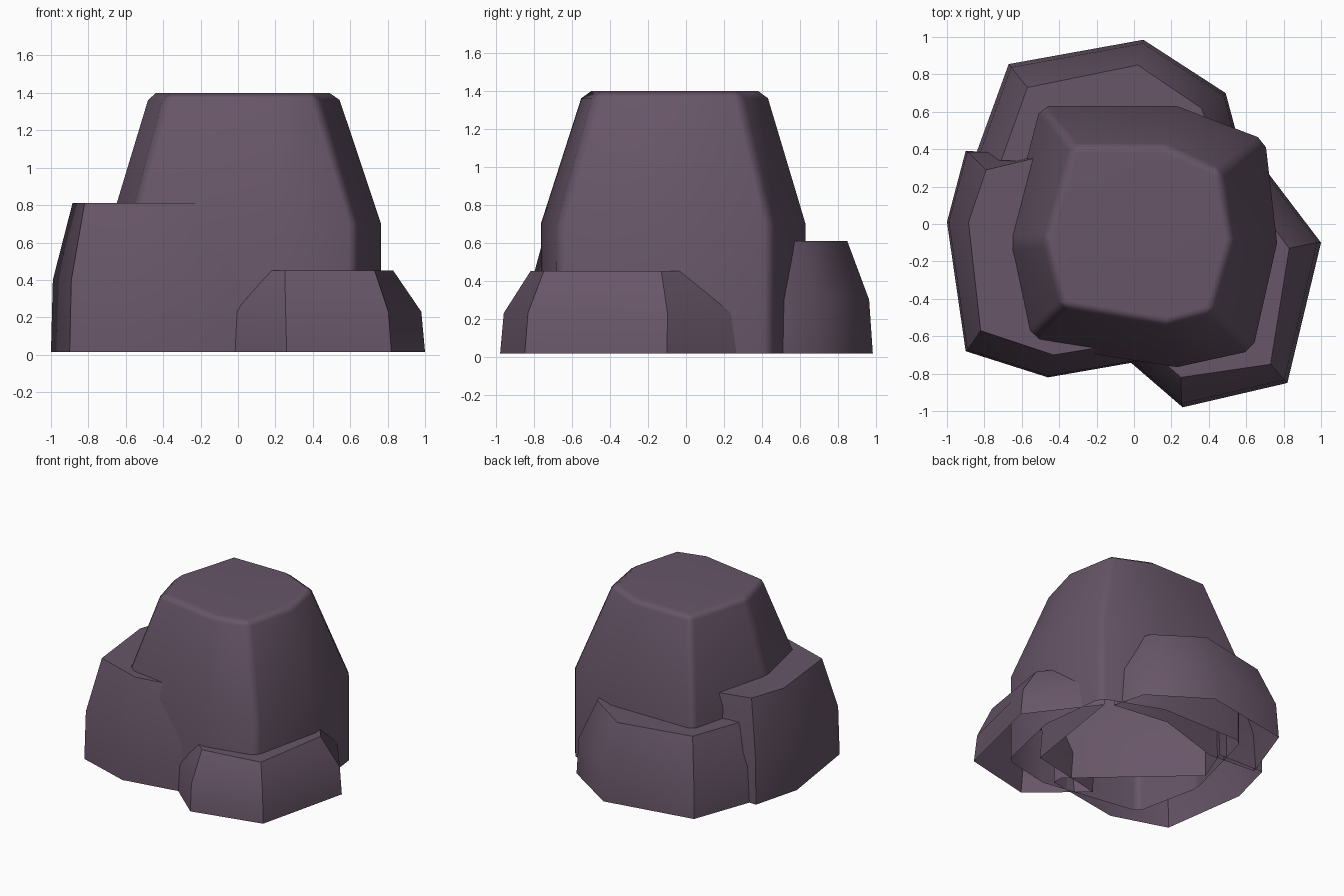
import bpy, bmesh, math

if "Cube" in bpy.data.objects:
    bpy.data.objects.remove(bpy.data.objects["Cube"])

stone = bpy.data.materials.new("dusky purple stone")
stone.diffuse_color = (0.136, 0.092, 0.138, 1)
stone.use_nodes = True
stone.node_tree.nodes["Principled BSDF"].inputs["Base Color"].default_value = stone.diffuse_color
BASE = 0.015


def rock(name, base, top, mid_z, top_z, bevel=0.0, waist=1.0, angle=49):
    """Open-bottomed boulder: near-upright skirt, sloped shoulder, flat top."""
    bm = bmesh.new()
    rings = [[bm.verts.new((x * s, y * s, z)) for x, y in pts]
             for pts, z, s in ((base, BASE, 1), (base, mid_z, waist), (top, top_z, 1))]
    n = len(base)
    for low, high in zip(rings, rings[1:]):
        for i in range(n):
            j = (i + 1) % n
            bm.faces.new((low[i], low[j], high[j], high[i]))
    bm.faces.new(rings[-1])
    bmesh.ops.recalc_face_normals(bm, faces=bm.faces)
    # soften the worn edges
    if bevel:
        edges = [e for e in bm.edges if len(e.link_faces) == 2 and e.calc_face_angle() > 0.4]
        bmesh.ops.bevel(bm, geom=edges, offset=bevel, segments=1, profile=0.5,
                        affect='EDGES', clamp_overlap=True)
    # make sure the flat top faces upward
    bm.normal_update()
    cap = max(bm.faces, key=lambda f: f.calc_center_median().z)
    if cap.normal.z < 0:
        bmesh.ops.reverse_faces(bm, faces=bm.faces)
    mesh = bpy.data.meshes.new(name)
    bm.to_mesh(mesh)
    bm.free()
    mesh.materials.append(stone)
    obj = bpy.data.objects.new(name, mesh)
    bpy.context.collection.objects.link(obj)
    bpy.ops.object.select_all(action='DESELECT')
    obj.select_set(True)
    bpy.context.view_layer.objects.active = obj
    bpy.ops.object.shade_smooth_by_angle(angle=math.radians(angle))
    # keep large facets flat next to the soft edges
    if bevel:
        obj.modifiers.new("flat facets", 'WEIGHTED_NORMAL').keep_sharp = True
    return obj


# Tall central boulder
rock("central_boulder",
     [(-0.69, -0.10), (-0.575, -0.64), (0.23, -0.765), (0.635, -0.675),
      (0.765, -0.10), (0.70, 0.45), (0.23, 0.63), (-0.50, 0.63)],
     [(-0.48, -0.09), (-0.385, -0.445), (0.17, -0.54), (0.42, -0.475),
      (0.53, -0.08), (0.465, 0.285), (0.165, 0.42), (-0.33, 0.42)],
     0.70, 1.40, bevel=0.04)

# Left boulder, wrapping around the front corner
rock("left_boulder",
     [(-0.90, 0.39), (-1.00, 0.01), (-0.90, -0.68), (-0.46, -0.82),
      (0.17, -0.71), (0.17, -0.63), (-0.62, 0.08), (-0.50, 0.38)],
     [(-0.79, 0.29), (-0.885, 0.01), (-0.82, -0.57), (-0.43, -0.70),
      (0.0, -0.63), (-0.05, -0.60), (-0.55, -0.05), (-0.50, 0.36)],
     0.40, 0.81, waist=0.99)

# Low right boulder, ends buried in its neighbours
rock("right_boulder",
     [(-0.14, -0.635), (0.26, -0.98), (0.82, -0.85), (1.00, -0.10),
      (0.62, 0.40), (0.58, 0.15), (0.48, -0.50)],
     [(0.06, -0.65), (0.25, -0.82), (0.73, -0.75), (0.83, -0.13),
      (0.60, 0.175), (0.56, 0.02), (0.48, -0.52)],
     0.23, 0.45, waist=0.98, angle=41)

# Middle-height back boulder
rock("back_boulder",
     [(0.56, 0.44), (0.49, 0.70), (0.05, 0.985), (-0.67, 0.855),
      (-0.85, 0.36), (-0.45, 0.33), (0.10, 0.50)],
     [(0.42, 0.46), (0.36, 0.62), (0.02, 0.85), (-0.57, 0.73),
      (-0.71, 0.34), (-0.45, 0.33), (0.10, 0.50)],
     0.30, 0.61, waist=0.98)
